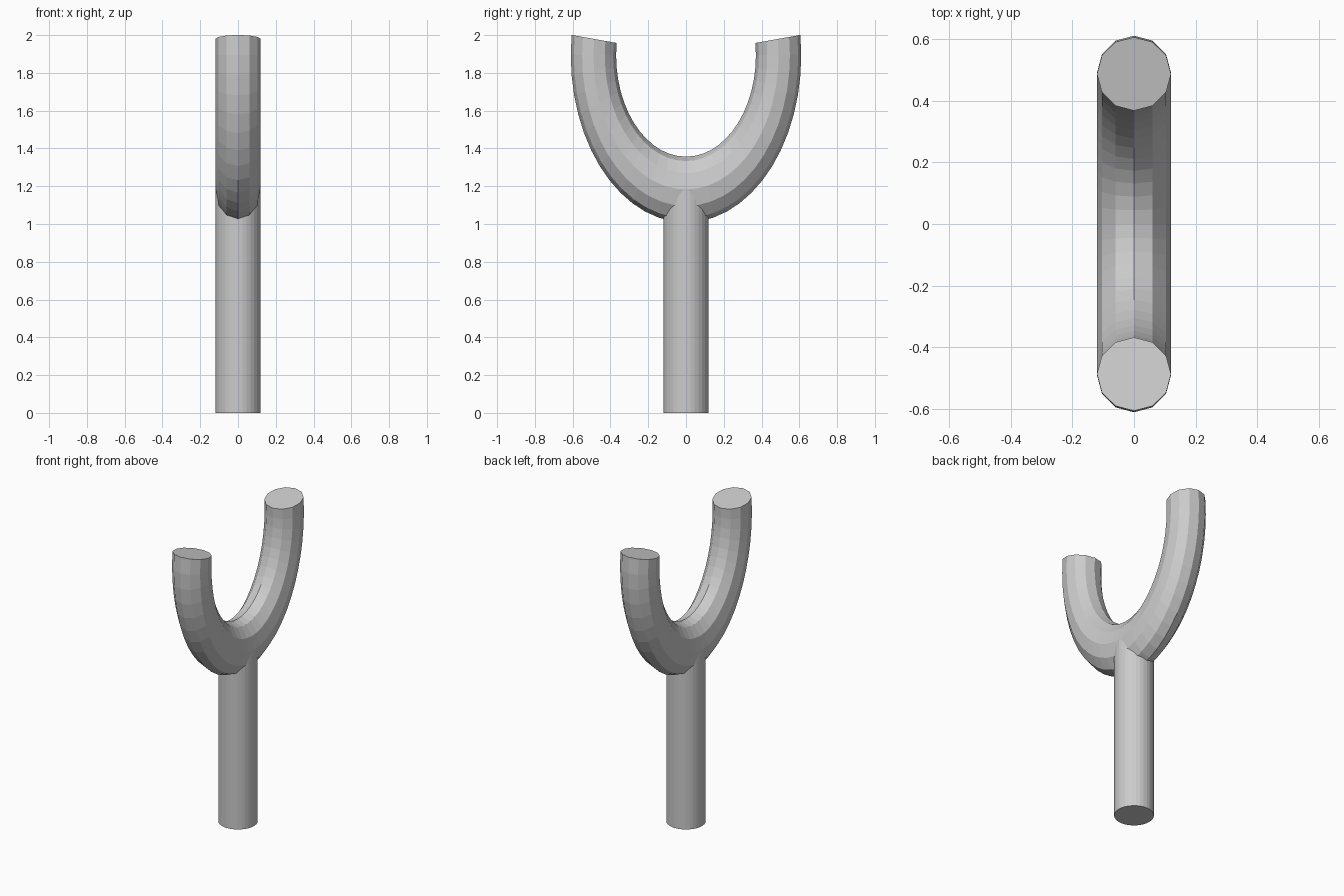
import bpy, bmesh, math
from mathutils import Matrix, Vector

if "Cube" in bpy.data.objects:
    bpy.data.objects.remove(bpy.data.objects["Cube"])

R, r = 0.49, 0.12          # arc and tube radii
STRETCH, CZ = 1.45, 1.893  # vertical stretch and centre height of the arc
TILT = math.radians(7)     # how far the arc passes the half circle
STEPS = 28


def finish(name, bm):
    bmesh.ops.recalc_face_normals(bm, faces=bm.faces)
    mesh = bpy.data.meshes.new(name)
    bm.to_mesh(mesh)
    bm.free()
    obj = bpy.data.objects.new(name, mesh)
    bpy.context.collection.objects.link(obj)
    return obj


# Straight handle, ending inside the fork
bm = bmesh.new()
bmesh.ops.create_cone(bm, cap_ends=True, segments=32, radius1=r, radius2=r, depth=1.18,
                      matrix=Matrix.Translation((0, 0, 0.59)))
finish("handle", bm)

# U-shaped fork: a 12-sided ring swept past a half circle, then stretched upward
bm = bmesh.new()
rings = []
for i in range(STEPS + 1):
    a = TILT - (math.pi + 2 * TILT) * i / STEPS
    ring = []
    for k in range(12):
        t = math.tau * k / 12
        d = R + r * math.cos(t)
        ring.append(bm.verts.new(Vector((r * math.sin(t), d * math.cos(a),
                                         CZ + STRETCH * d * math.sin(a)))))
    rings.append(ring)
for p, q in zip(rings, rings[1:]):
    for k in range(12):
        n = (k + 1) % 12
        bm.faces.new((p[k], p[n], q[n], q[k]))
bm.faces.new(rings[0])
bm.faces.new(rings[-1])
finish("fork", bm)
